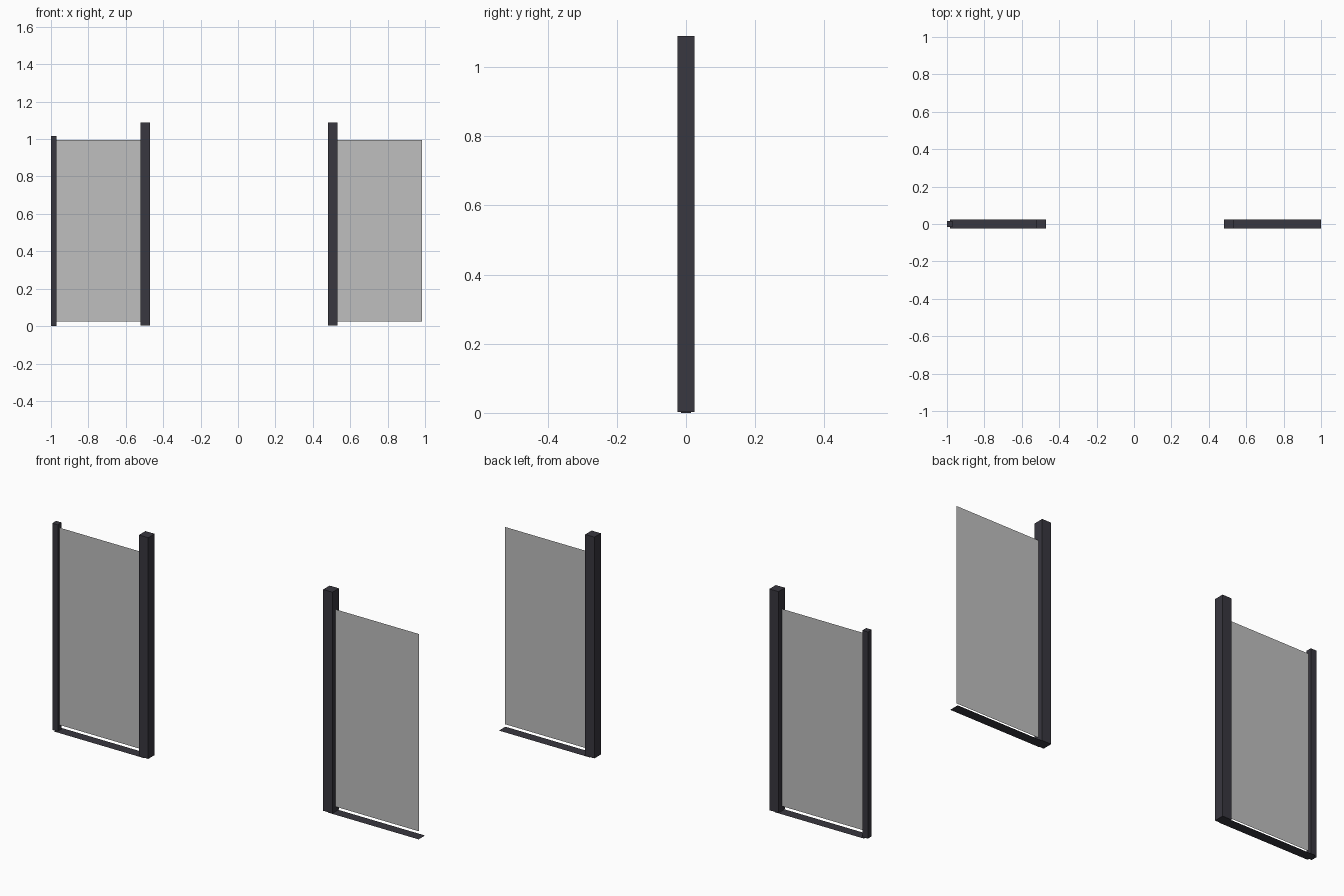
import bpy

if "Cube" in bpy.data.objects:
    bpy.data.objects.remove(bpy.data.objects["Cube"])


def material(name, rgb):
    m = bpy.data.materials.new(name)
    m.diffuse_color = (*rgb, 1.0)
    m.use_nodes = True
    m.node_tree.nodes["Principled BSDF"].inputs["Base Color"].default_value = m.diffuse_color
    return m


dark_metal = material("dark_metal", (0.040, 0.038, 0.050))
grey_glass = material("grey_glass", (0.52, 0.52, 0.52))


def box(name, x0, x1, half_depth, z0, z1, mat):
    """Upright bar, centred on y = 0."""
    bpy.ops.mesh.primitive_cube_add(size=1, location=((x0 + x1) / 2, 0, (z0 + z1) / 2))
    ob = bpy.context.object
    ob.name = name
    ob.scale = (x1 - x0, 2 * half_depth, z1 - z0)
    bpy.ops.object.transform_apply(location=False, rotation=False, scale=True)
    ob.data.materials.append(mat)


def sheet(name, corners, mat):
    """Single flat face."""
    me = bpy.data.meshes.new(name)
    me.from_pydata(corners, [], [(0, 1, 2, 3)])
    me.materials.append(mat)
    bpy.context.collection.objects.link(bpy.data.objects.new(name, me))


# Slim wall profile on the left end only
box("wall_profile", -1.0, -0.97, 0.015, 0.0, 1.016, dark_metal)

# Each side: gate post, glass pane, flat floor rail
for side, post, pane, rail in (
    ("left", (-0.521, -0.471), (-0.975, -0.521), (-0.985, -0.496)),
    ("right", (0.481, 0.531), (0.531, 0.985), (0.506, 1.0)),
):
    box(side + "_post", *post, 0.025, 0.002, 1.09, dark_metal)
    a, b = pane
    sheet(side + "_glass_pane",
          [(a, 0, 0.026), (b, 0, 0.026), (b, 0, 0.996), (a, 0, 0.996)], grey_glass)
    a, b = rail
    sheet(side + "_floor_rail",
          [(a, -0.025, 0), (b, -0.025, 0), (b, 0.025, 0), (a, 0.025, 0)], dark_metal)
